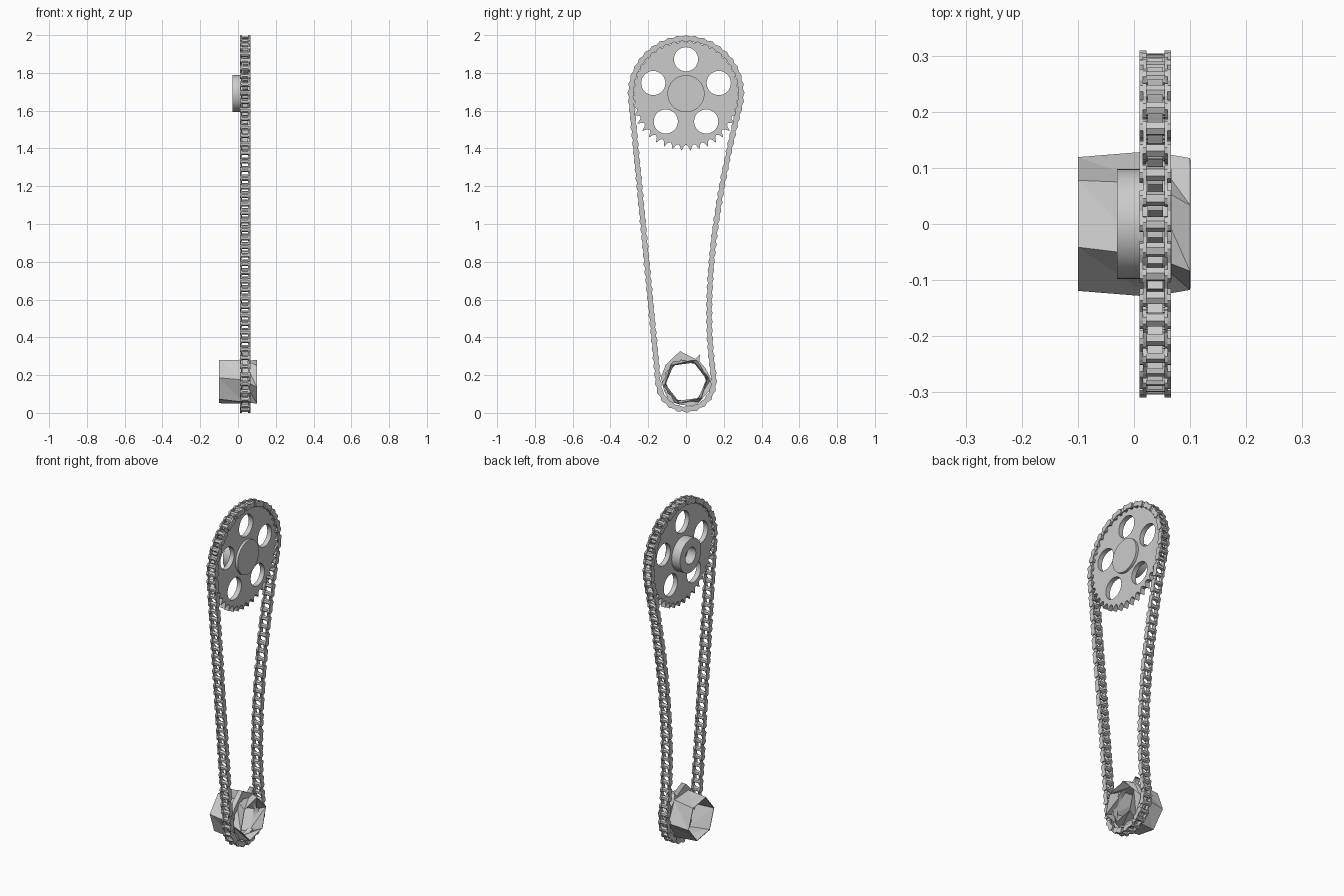
import bpy, bmesh
from math import sin, cos, pi, radians
from mathutils import Vector, Matrix
from mathutils.geometry import interpolate_bezier

if "Cube" in bpy.data.objects:
    bpy.data.objects.remove(bpy.data.objects["Cube"])

steel = bpy.data.materials.new("grey_steel")
steel.use_nodes = True
GREY = (0.6, 0.6, 0.6, 1)
steel.diffuse_color = GREY
steel.node_tree.nodes["Principled BSDF"].inputs["Base Color"].default_value = GREY

TOP = Vector((0, 1.69))       # large sprocket centre (y, z)
LOW = Vector((0, 0.165))      # small sprocket centre
MID = 0.038                   # chain centre line in x
TEETH = 40


def polar(centre, radius, angle):
    return centre + Vector((cos(angle), sin(angle))) * radius


def circle(centre, radius, count):
    return [polar(centre, radius, 2 * pi * i / count) for i in range(count)]


def finish(name, bm, smooth=False):
    bmesh.ops.remove_doubles(bm, verts=bm.verts, dist=1e-5)
    bmesh.ops.recalc_face_normals(bm, faces=bm.faces)
    mesh = bpy.data.meshes.new(name)
    bm.to_mesh(mesh)
    bm.free()
    mesh.materials.append(steel)
    obj = bpy.data.objects.new(name, mesh)
    bpy.context.collection.objects.link(obj)
    if smooth:
        bpy.ops.object.select_all(action='DESELECT')
        obj.select_set(True)
        bpy.context.view_layer.objects.active = obj
        bpy.ops.object.shade_smooth_by_angle(angle=radians(35))
    return obj


def plate(name, loops, x0, x1, smooth=True):
    """Flat plate in the y-z plane; loops after the first are holes."""
    curve = bpy.data.curves.new(name, 'CURVE')
    curve.dimensions = '2D'
    curve.fill_mode = 'BOTH'
    curve.extrude = (x1 - x0) / 2
    for loop in loops:
        spline = curve.splines.new('POLY')
        spline.points.add(len(loop) - 1)
        for point, p in zip(spline.points, loop):
            point.co = (p.x, p.y, 0, 1)
        spline.use_cyclic_u = True
    temp = bpy.data.objects.new(name + "_outline", curve)
    bpy.context.collection.objects.link(temp)
    mesh = bpy.data.meshes.new_from_object(
        temp.evaluated_get(bpy.context.evaluated_depsgraph_get()))
    bm = bmesh.new()
    bm.from_mesh(mesh)
    bpy.data.objects.remove(temp)
    bpy.data.meshes.remove(mesh)
    to_yz = Matrix(((0, 0, 1, (x0 + x1) / 2), (1, 0, 0, 0), (0, 1, 0, 0), (0, 0, 0, 1)))
    bm.transform(to_yz)
    return finish(name, bm, smooth)


def prism(bm, outline, x0, x1):
    """Add a closed prism along x from a y-z outline."""
    a = [bm.verts.new((x0, p.x, p.y)) for p in outline]
    b = [bm.verts.new((x1, p.x, p.y)) for p in outline]
    bm.faces.new(a)
    bm.faces.new(b[::-1])
    for i in range(len(a)):
        j = (i + 1) % len(a)
        bm.faces.new((a[i], b[i], b[j], a[j]))


# Large sprocket: toothed plate with five round windows
tooth = [(-0.5, 0.303), (-0.4, 0.294), (-0.28, 0.28), (-0.1, 0.272),
         (0.1, 0.272), (0.28, 0.28), (0.4, 0.294)]
rim = [polar(TOP, r, pi / 2 + 2 * pi * (i + f) / TEETH)
       for i in range(TEETH) for f, r in tooth]
windows = [circle(polar(TOP, 0.182, pi / 2 + 2 * pi * k / 5), 0.064, 32) for k in range(5)]
plate("large_sprocket", [rim] + windows, 0.024, 0.052)

# Hub: solid boss on one side, bored sleeve on the other
plate("hub_boss", [circle(TOP, 0.098, 48)], 0.03, 0.067)
plate("hub_sleeve", [circle(TOP, 0.098, 48), circle(TOP, 0.048, 32)], -0.03, 0.03)

# Small sprocket: rough ring with a few pointed teeth
rough = [(5, .135), (35, .125), (57, .13), (63, .162), (68, .13), (101, .165), (140, .14),
         (170, .135), (200, .125), (230, .138), (260, .125), (290, .138), (320, .125), (345, .138)]
plate("small_sprocket", [[polar(LOW, r, radians(a)) for a, r in rough],
                         circle(LOW, 0.118, 7)], 0.024, 0.052, smooth=False)

# Faceted open sleeve through the small sprocket
bm = bmesh.new()
rings = []
for x, radius, turn in ((-0.1, 0.121, -10), (0.03, 0.13, -4), (0.1, 0.121, 14)):
    ring = [polar(LOW, radius, radians(60 * k + turn)) for k in range(6)]
    rings.append([bm.verts.new((x, p.x, p.y)) for p in ring])
for a, b in zip(rings, rings[1:]):
    for i in range(6):
        j = (i + 1) % 6
        bm.faces.new((a[i], a[j], b[j]))
        bm.faces.new((a[i], b[j], b[i]))
sleeve = finish("drive_sleeve", bm)
wall = sleeve.modifiers.new("wall", 'SOLIDIFY')
wall.thickness = 0.004

# Chain path: top arc, taut side, bottom arc, slack side, top arc
def arc(centre, radius, start, end):
    return [polar(centre, radius, radians(start + (end - start) * i / 80)) for i in range(81)]


slack = interpolate_bezier(Vector((0.146, 0.2)), Vector((0.085, 0.6)),
                           Vector((0.15, 1.1)), Vector((0.283, 1.62)), 60)
path = (arc(TOP, 0.292, 90, 186) + arc(LOW, 0.147, 186, 372)
        + [Vector(p[:2]) for p in slack] + arc(TOP, 0.292, -13, 90))

# Space the pins evenly along the path
lengths = [0]
for p, q in zip(path, path[1:]):
    lengths.append(lengths[-1] + (q - p).length)
count = 2 * round(lengths[-1] / (2 * pi * 0.292 / TEETH) / 2)
pins, seg = [], 0
for i in range(count):
    s = lengths[-1] * i / count
    while lengths[seg + 1] <= s:
        seg += 1
    f = (s - lengths[seg]) / (lengths[seg + 1] - lengths[seg])
    pins.append(path[seg].lerp(path[seg + 1], f))

# Chain links: alternating outer and inner side plates, waisted between pins
half_link = [(0, 0.011), (0.016, 0.0155), (0.027, 0.017), (0.036, 0.010)]
upper = [(-u, v) for u, v in half_link[:0:-1]] + half_link
outline = upper + [(u, -v) for u, v in upper[::-1]]
links = {0: bmesh.new(), 1: bmesh.new()}
rollers = bmesh.new()
for i, p in enumerate(pins):
    q = pins[(i + 1) % count]
    along = (q - p).normalized()
    across = Vector((-along.y, along.x))
    centre = (p + q) / 2
    shape = [centre + along * u + across * v for u, v in outline]
    outer = 0.028 if i % 2 else 0.022
    for side in (-1, 1):
        prism(links[i % 2], shape, MID + side * outer, MID + side * (outer - 0.006))
    # Roller around each pin
    roller = [p + along * (0.013 * cos(k * pi / 3)) + across * (0.013 * sin(k * pi / 3))
              for k in range(6)]
    prism(rollers, roller, MID - 0.024, MID + 0.024)
finish("chain_inner_links", links[0])
finish("chain_outer_links", links[1])
finish("chain_rollers", rollers)
